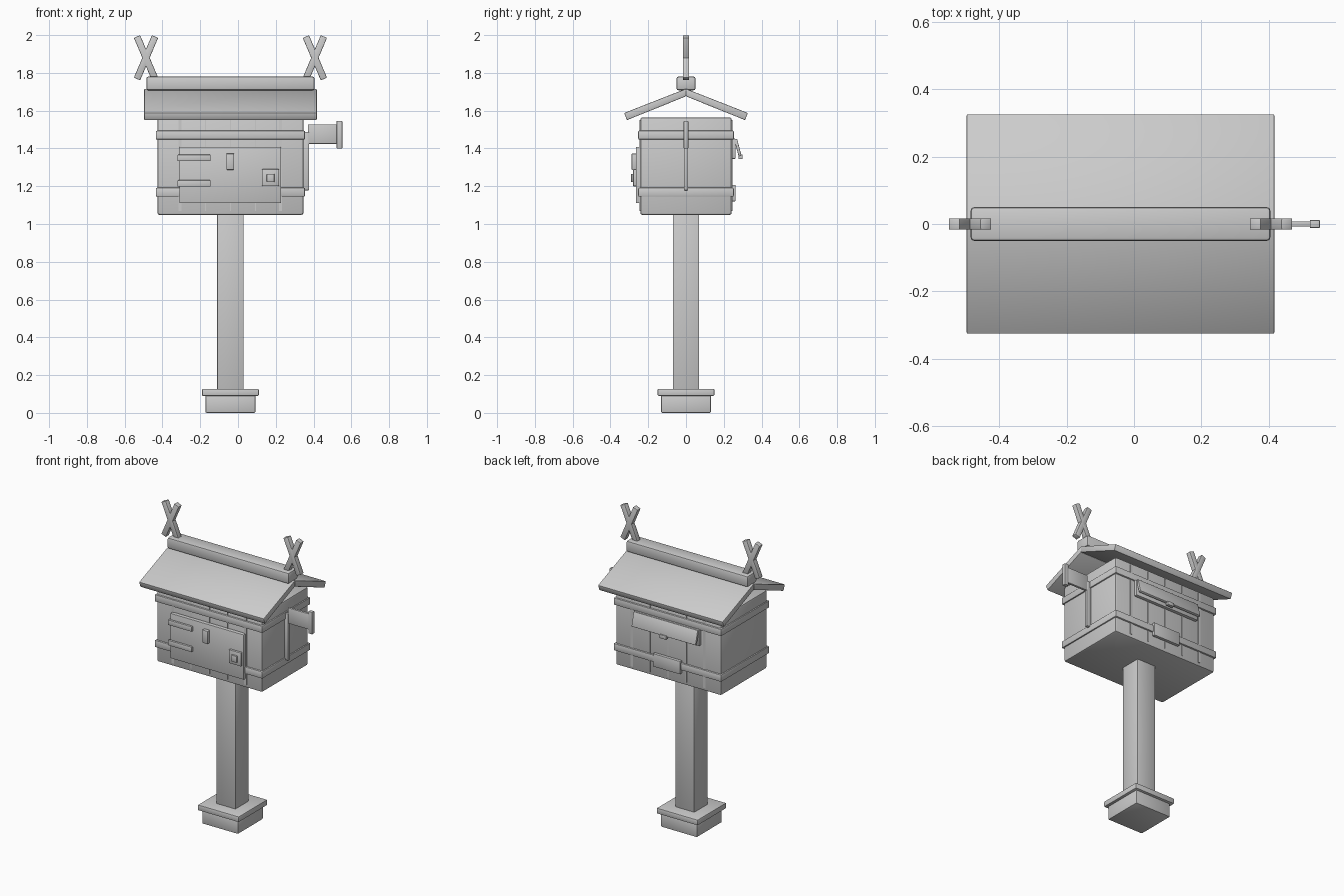
import bpy, bmesh
from math import radians
from mathutils import Matrix

if "Cube" in bpy.data.objects:
    bpy.data.objects.remove(bpy.data.objects["Cube"])

CX = -0.04  # centre line of post and box


def finish(name, bm, bevel=0.0):
    """Turn a bmesh into an object with softly bevelled edges."""
    if bevel:
        bmesh.ops.bevel(bm, geom=bm.edges[:], offset=bevel, segments=2,
                        profile=0.5, affect='EDGES', clamp_overlap=True)
    bmesh.ops.recalc_face_normals(bm, faces=bm.faces[:])
    me = bpy.data.meshes.new(name)
    bm.to_mesh(me)
    bm.free()
    ob = bpy.data.objects.new(name, me)
    bpy.context.collection.objects.link(ob)
    bpy.ops.object.select_all(action='DESELECT')
    ob.select_set(True)
    bpy.context.view_layer.objects.active = ob
    bpy.ops.object.shade_smooth_by_angle(angle=radians(30))
    return ob


def box(name, x, y, z, bevel=0.004, rot=None):
    """Box from (min, max) ranges; rot = (degrees, axis) about its centre."""
    bm = bmesh.new()
    size = [r[1] - r[0] for r in (x, y, z)]
    mid = [(r[0] + r[1]) / 2 for r in (x, y, z)]
    m = Matrix.Diagonal((*size, 1))
    if rot:
        m = Matrix.Rotation(radians(rot[0]), 4, rot[1]) @ m
    bmesh.ops.create_cube(bm, size=1, matrix=Matrix.Translation(mid) @ m)
    return finish(name, bm, bevel)


def prism(name, profile, x0, x1, bevel=0.004):
    """Extrude a (y, z) profile along x."""
    bm = bmesh.new()
    face = bm.faces.new([bm.verts.new((x0, y, z)) for y, z in profile])
    ext = bmesh.ops.extrude_face_region(bm, geom=[face])
    verts = [v for v in ext['geom'] if isinstance(v, bmesh.types.BMVert)]
    bmesh.ops.translate(bm, verts=verts, vec=(x1 - x0, 0, 0))
    return finish(name, bm, bevel)


def around(c, half):
    return (c - half, c + half)


# Footing and post
box("footing", around(CX, 0.132), (-0.132, 0.132), (0, 0.095), 0.006)
box("footing_cap", around(CX, 0.15), (-0.15, 0.15), (0.09, 0.127), 0.005)
box("post", around(CX, 0.07), (-0.07, 0.07), (0.12, 1.06), 0.006)

# Main box with the two wrapping bands
box("box_body", around(CX, 0.387), (-0.242, 0.242), (1.048, 1.565), 0.012)
for name, z in (("lower_band", (1.145, 1.192)), ("upper_band", (1.447, 1.494))):
    box(name, around(CX, 0.395), (-0.253, 0.253), z, 0.006)

# Plank seams on front and back
for side, s in (("front", -1), ("back", 1)):
    for i in range(-2, 3):
        w = 0.008 if abs(i) == 2 else 0.003
        box(f"{side}_seam_{i + 3}", around(CX + i * 0.133, w),
            around(s * 0.242, 0.004), (1.07, 1.55), 0)

# Front door, hinges, slot and lock
box("door", (-0.31, 0.228), (-0.266, -0.235), (1.11, 1.408))
for name, z in (("lower_hinge", 1.215), ("upper_hinge", 1.35)):
    box(name, (-0.32, -0.145), (-0.279, -0.26), around(z, 0.017), 0.003)
box("door_plate", (-0.062, -0.021), (-0.288, -0.26), (1.287, 1.373))
box("lock_plate", (0.127, 0.217), (-0.28, -0.26), (1.2, 1.29))
box("lock_knob", (0.152, 0.193), (-0.291, -0.275), (1.222, 1.265))

# Back hatch: backing board, slanted flap, pull and patch board
box("hatch_back", around(CX, 0.24), (0.235, 0.263), (1.345, 1.452))
prism("hatch_flap", [(0.255, 1.447), (0.27, 1.452), (0.294, 1.362), (0.279, 1.357)],
      CX - 0.235, CX + 0.235, 0.003)
box("hatch_pull", around(CX, 0.024), (0.278, 0.3), (1.343, 1.368), 0.003)
box("patch_board", around(CX, 0.1), (0.24, 0.262), (1.12, 1.207))

# Signal flag on the right side
box("flag_bar", (0.346, 0.376), (-0.011, 0.011), (1.178, 1.488))
box("flag_arm", (0.37, 0.53), (-0.008, 0.008), (1.424, 1.528), 0.003)
box("flag_end", (0.522, 0.552), (-0.012, 0.012), (1.4, 1.546), 0.003)

# Gabled roof slabs and ridge beam
for name, s in (("front_roof", -1), ("back_roof", 1)):
    prism(name, [(0, 1.716), (s * 0.327, 1.588), (s * 0.313, 1.55), (0, 1.676)],
          -0.497, 0.417, 0.004)
box("ridge_beam", (-0.485, 0.405), (-0.05, 0.05), (1.708, 1.78), 0.01)

# Crossed finials on both ridge ends
for end, x in (("left", -0.487), ("right", 0.407)):
    for n, a in enumerate((-23, 23), 1):
        box(f"{end}_finial_{n}", around(x, 0.018), (-0.017, 0.017),
            around(1.88, 0.122), 0.004, (a, 'Y'))
